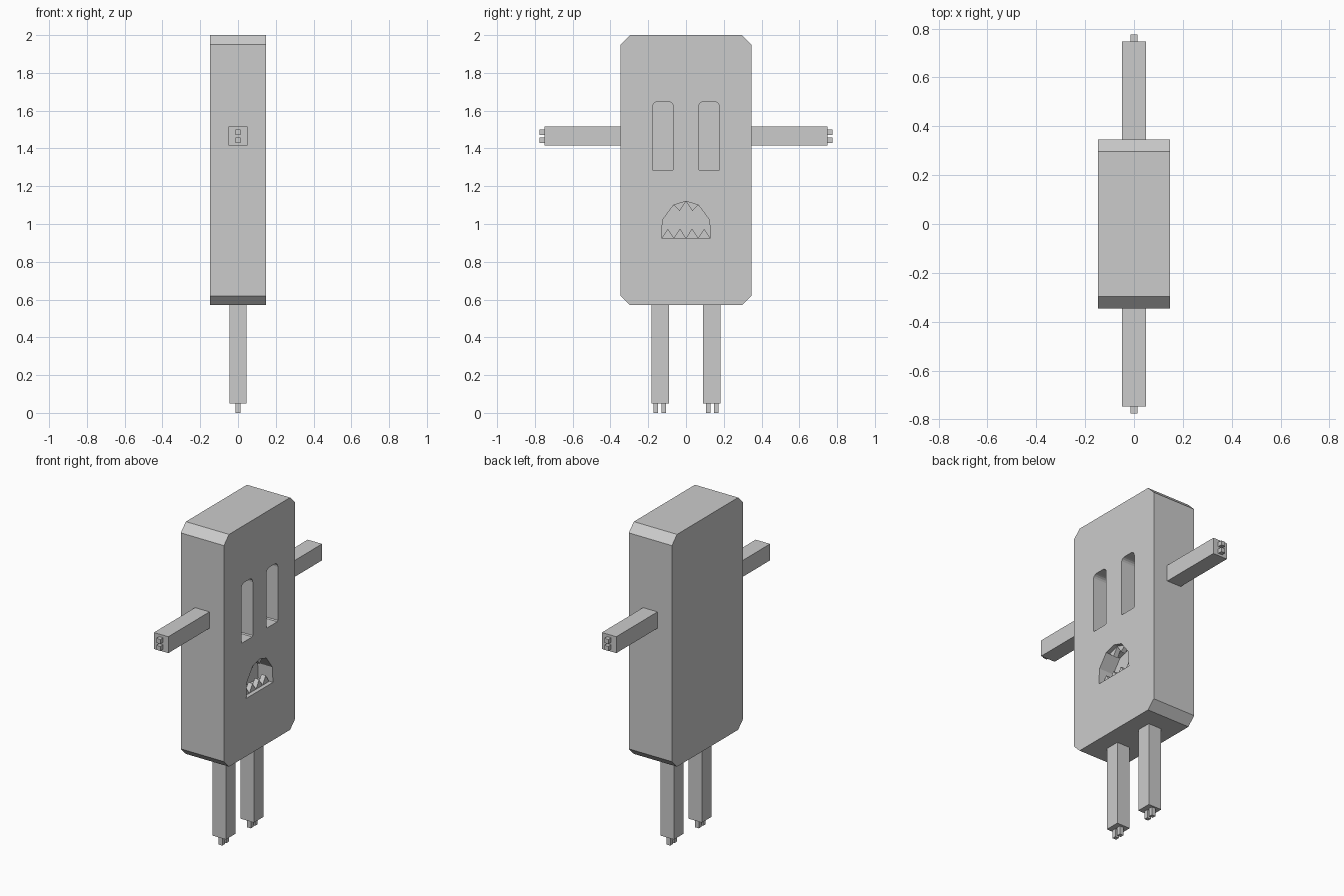
import bpy
import math

if "Cube" in bpy.data.objects:
    bpy.data.objects.remove(bpy.data.objects["Cube"])

FACE = 0.147   # x of the face surface
DEPTH = 0.10   # depth of eye and mouth recesses


def prism(name, profile, x0, x1):
    """Extrude a (y, z) profile along x."""
    n = len(profile)
    verts = [(x, y, z) for x in (x0, x1) for y, z in profile]
    faces = [tuple(range(n))[::-1], tuple(range(n, 2 * n))]
    faces += [(i, (i + 1) % n, n + (i + 1) % n, n + i) for i in range(n)]
    mesh = bpy.data.meshes.new(name)
    mesh.from_pydata(verts, [], faces)
    obj = bpy.data.objects.new(name, mesh)
    bpy.context.collection.objects.link(obj)
    return obj


def box(name, hx, y0, y1, z0, z1):
    y0, y1 = sorted((y0, y1))
    return prism(name, [(y0, z0), (y1, z0), (y1, z1), (y0, z1)], -hx, hx)


# Chamfered slab body
w, c, lo, hi = 0.347, 0.05, 0.57, 2.0
body = prism("body", [(-w + c, lo), (w - c, lo), (w, lo + c), (w, hi - c),
                      (w - c, hi), (-w + c, hi), (-w, hi - c), (-w, lo + c)],
             -FACE, FACE)


def eye_profile(cy):
    hw, z0, z1, r, b = 0.056, 1.283, 1.648, 0.03, 0.006
    pts = [(cy - hw, z0 + b), (cy - hw + b, z0), (cy + hw - b, z0), (cy + hw, z0 + b)]
    for side, start in ((1, 0), (-1, 90)):
        for i in range(5):
            a = math.radians(start + i * 22.5)
            pts.append((cy + side * (hw - r) + r * math.cos(a), z1 - r + r * math.sin(a)))
    return pts


# Eye and mouth recesses
mouth = [(-0.13, 0.926), (0.13, 0.926), (0.124, 1.022), (0.066, 1.1),
         (0, 1.12), (-0.066, 1.1), (-0.124, 1.022)]
for name, profile in (("left_eye_cutter", eye_profile(-0.122)),
                      ("right_eye_cutter", eye_profile(0.122)),
                      ("mouth_cutter", mouth)):
    cutter = prism(name, profile, FACE - DEPTH, FACE + 0.1)
    cutter.hide_render = True
    mod = body.modifiers.new(name, 'BOOLEAN')
    mod.operation, mod.solver, mod.object = 'DIFFERENCE', 'EXACT', cutter
    bpy.context.view_layer.objects.active = body
    bpy.ops.object.modifier_apply(modifier=name)
    bpy.data.objects.remove(cutter)

# Teeth, set slightly back in the mouth
for i in range(4):
    y = -0.128 + i * 0.064
    prism("lower_tooth", [(y, 0.926), (y + 0.064, 0.926), (y + 0.032, 0.975)],
          FACE - 0.055, FACE - 0.025)
for s in (-1, 1):
    tooth = [(0, 1.12), (s * 0.066, 1.1), (s * 0.033, 1.07)]
    prism("upper_tooth", tooth if s < 0 else tooth[::-1][:], FACE - 0.055, FACE - 0.025)

# Arms with fingers, legs with toes
for s in (-1, 1):
    box("arm", 0.049, s * w, s * 0.748, 1.415, 1.516)
    for z in (1.443, 1.486):
        box("finger", 0.014, s * 0.748, s * 0.775, z - 0.014, z + 0.014)
    box("leg", 0.045, s * 0.091, s * 0.182, 0.05, lo)
    for y in (0.119, 0.159):
        box("toe", 0.013, s * (y - 0.012), s * (y + 0.012), 0, 0.05)

# Consistent outward normals
for obj in bpy.context.collection.objects:
    bpy.context.view_layer.objects.active = obj
    bpy.ops.object.mode_set(mode='EDIT')
    bpy.ops.mesh.select_all(action='SELECT')
    bpy.ops.mesh.normals_make_consistent(inside=False)
    bpy.ops.object.mode_set(mode='OBJECT')
